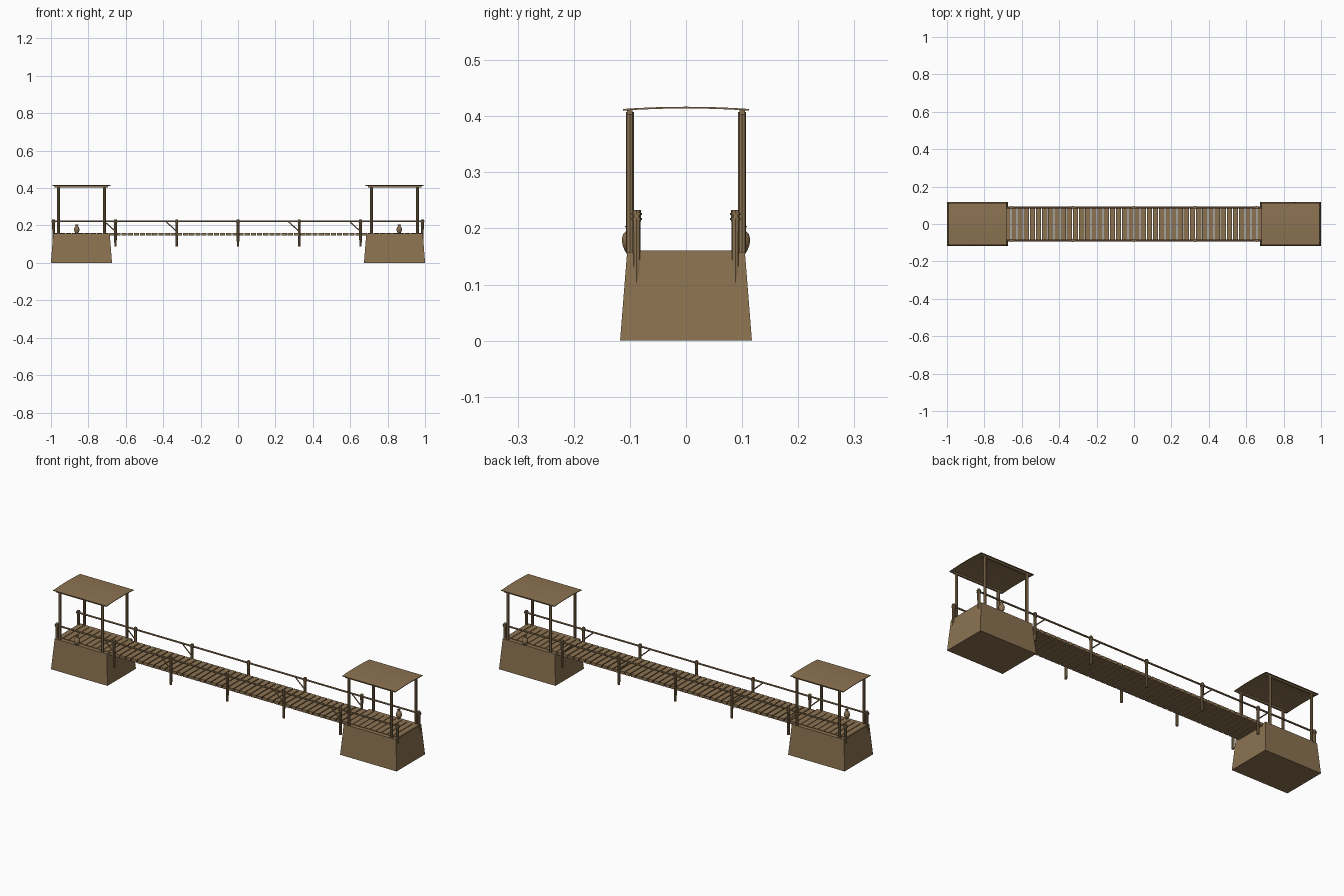
import bpy, bmesh, math
from mathutils import Vector

if "Cube" in bpy.data.objects:
    bpy.data.objects.remove(bpy.data.objects["Cube"], do_unlink=True)


def material(name, rgb):
    m = bpy.data.materials.new(name)
    m.use_nodes = True
    m.diffuse_color = (*rgb, 1)
    m.node_tree.nodes["Principled BSDF"].inputs["Base Color"].default_value = (*rgb, 1)
    return m


BROWN = material("weathered brown", (0.26, 0.17, 0.083))


def finish(name, bm, smooth=False):
    bmesh.ops.recalc_face_normals(bm, faces=bm.faces)
    mesh = bpy.data.meshes.new(name)
    bm.to_mesh(mesh)
    bm.free()
    mesh.materials.append(BROWN)
    for p in mesh.polygons:
        p.use_smooth = smooth
    ob = bpy.data.objects.new(name, mesh)
    bpy.context.collection.objects.link(ob)
    return ob


def box(name, lo, hi, flare=0):
    """Box between two corners; the bottom may flare outward."""
    bm = bmesh.new()
    bmesh.ops.create_cube(bm, size=1)
    lo, hi = Vector(lo), Vector(hi)
    for v in bm.verts:
        s = v.co * 2
        grow = flare if s.z < 0 else 0
        v.co = (lo + hi) / 2 + Vector(a * b / 2 for a, b in zip(s, hi - lo))
        v.co += Vector((s.x * grow, s.y * grow, 0))
    return finish(name, bm)


def pole(name, a, b, r1, r2=None, sides=8):
    """Round pole from point a to point b."""
    a, b = Vector(a), Vector(b)
    bm = bmesh.new()
    bmesh.ops.create_cone(bm, cap_ends=True, segments=sides, radius1=r1,
                          radius2=r2 or r1, depth=(b - a).length)
    turn = (b - a).to_track_quat('Z', 'Y')
    for v in bm.verts:
        v.co = turn @ v.co + (a + b) / 2
    return finish(name, bm)


def jar(name, x, y, z):
    """Lathed jar with a narrow neck."""
    profile = [(0, 0), (.008, 0), (.013, .012), (.0145, .022), (.012, .032),
               (.006, .038), (.006, .042), (.009, .046), (0, .046)]
    bm = bmesh.new()
    verts = [bm.verts.new((r, 0, h)) for r, h in profile]
    edges = [bm.edges.new(p) for p in zip(verts, verts[1:])]
    bmesh.ops.spin(bm, geom=verts + edges, cent=(0, 0, 0), axis=(0, 0, 1),
                   angle=math.tau, steps=12)
    bmesh.ops.remove_doubles(bm, verts=bm.verts, dist=1e-5)
    bmesh.ops.translate(bm, verts=bm.verts, vec=(x, y, z))
    finish(name, bm, True)


def roof(name, x1, x2):
    """Thin sheet bowed gently across its width."""
    n, half, thick = 8, .112, .003
    bm = bmesh.new()
    rows = []
    for i in range(n + 1):
        t = 2 * i / n - 1
        z = .410 + .004 * (1 - t * t)
        rows.append([bm.verts.new((x, t * half, z + h))
                     for x, h in ((x1, 0), (x2, 0), (x2, thick), (x1, thick))])
    for a, b in zip(rows, rows[1:]):
        for k in range(4):
            j = (k + 1) % 4
            bm.faces.new((a[k], a[j], b[j], b[k]))
    bm.faces.new(rows[0])
    bm.faces.new(rows[-1])
    finish(name, bm)


# Deck planks running the whole length
count, end = 60, .988
pitch = 2 * end / count
for i in range(count):
    x = -end + i * pitch
    box("deck_plank", (x + .0025, -.084, .146), (x + pitch - .0025, .084, .161))

# End platforms with their shelters
for s, side in ((-1, "right"), (1, "left")):
    c = s * .837
    box(side + "_platform", (c - .151, -.105, 0), (c + .151, .105, .158), .0125)
    roof(side + "_shelter_roof", c - .155, c + .155)
    for y in (-.1, .1):
        box(side + "_roof_beam", (c - .143, y - .005, .403), (c + .143, y + .005, .411))
        for dx in (-.123, .123):
            pole(side + "_shelter_post", (c + dx, y, .155), (c + dx, y, .408), .0072)
    jar(side + "_jar", s * .862, s * .1, .158)

# Railings: posts, lashings, handrail and braces
for y in (-.088, .088):
    pole("handrail", (-.997, y, .222), (.997, y, .222), .0045)
    for x in (-.986, -.655, -.327, 0, .327, .655, .986):
        pole("railing_post", (x, y, .089), (x, y, .233), .0065, .0075)
        for z in (.217, .226):
            pole("rail_lashing", (x, y, z - .002), (x, y, z + .002), .0095)
        if .1 < abs(x) < .9:
            pole("railing_brace", (x - .056, y, .219), (x, y, .168), .003, sides=6)
